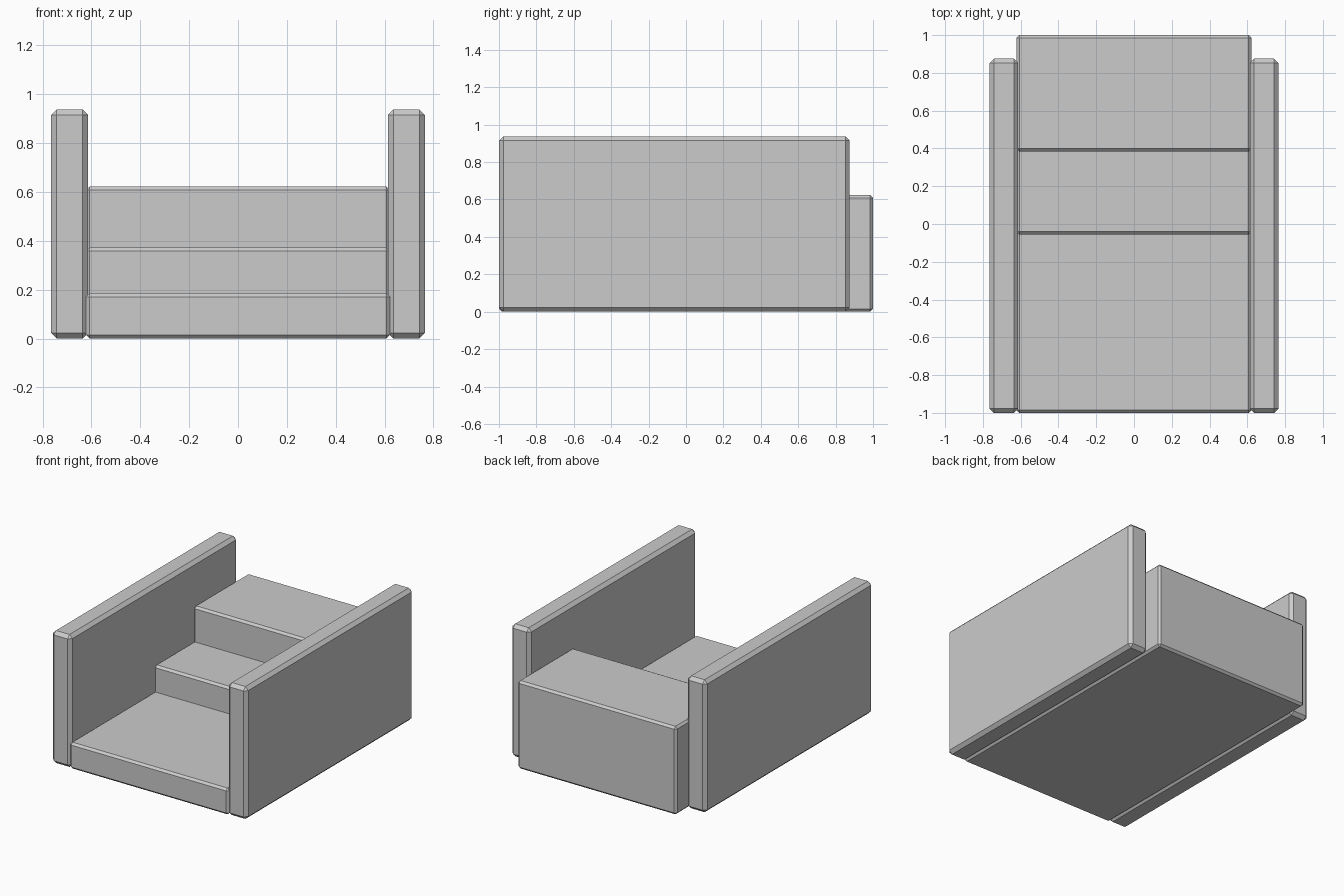
import bpy, bmesh
from mathutils import Vector

if "Cube" in bpy.data.objects:
    bpy.data.objects.remove(bpy.data.objects["Cube"])


def chamfered_prism(name, profile, x0, x1, width):
    """Extrude a (y, z) profile along x and chamfer its outer edges."""
    bm = bmesh.new()
    face = bm.faces.new([bm.verts.new((x0, y, z)) for y, z in profile])
    ext = bmesh.ops.extrude_face_region(bm, geom=[face])
    verts = [g for g in ext["geom"] if isinstance(g, bmesh.types.BMVert)]
    bmesh.ops.translate(bm, vec=Vector((x1 - x0, 0, 0)), verts=verts)
    bmesh.ops.recalc_face_normals(bm, faces=bm.faces[:])
    bm.normal_update()
    outer = [e for e in bm.edges if e.is_convex]
    bmesh.ops.bevel(bm, geom=outer, offset=width, offset_type='OFFSET',
                    segments=1, profile=0.5, affect='EDGES', clamp_overlap=True)
    mesh = bpy.data.meshes.new(name)
    bm.to_mesh(mesh)
    bm.free()
    obj = bpy.data.objects.new(name, mesh)
    bpy.context.collection.objects.link(obj)
    return obj


# Three-level stair block
steps = [(-1, 0), (1, 0), (1, 0.623), (0.384, 0.623), (0.384, 0.373),
         (-0.056, 0.373), (-0.056, 0.186), (-1, 0.186)]
chamfered_prism("steps", steps, -0.622, 0.622, 0.015)

# Side walls
wall = [(-1, 0), (0.875, 0), (0.875, 0.938), (-1, 0.938)]
for name, x0 in (("left_wall", -0.765), ("right_wall", 0.613)):
    chamfered_prism(name, wall, x0, x0 + 0.152, 0.023)
